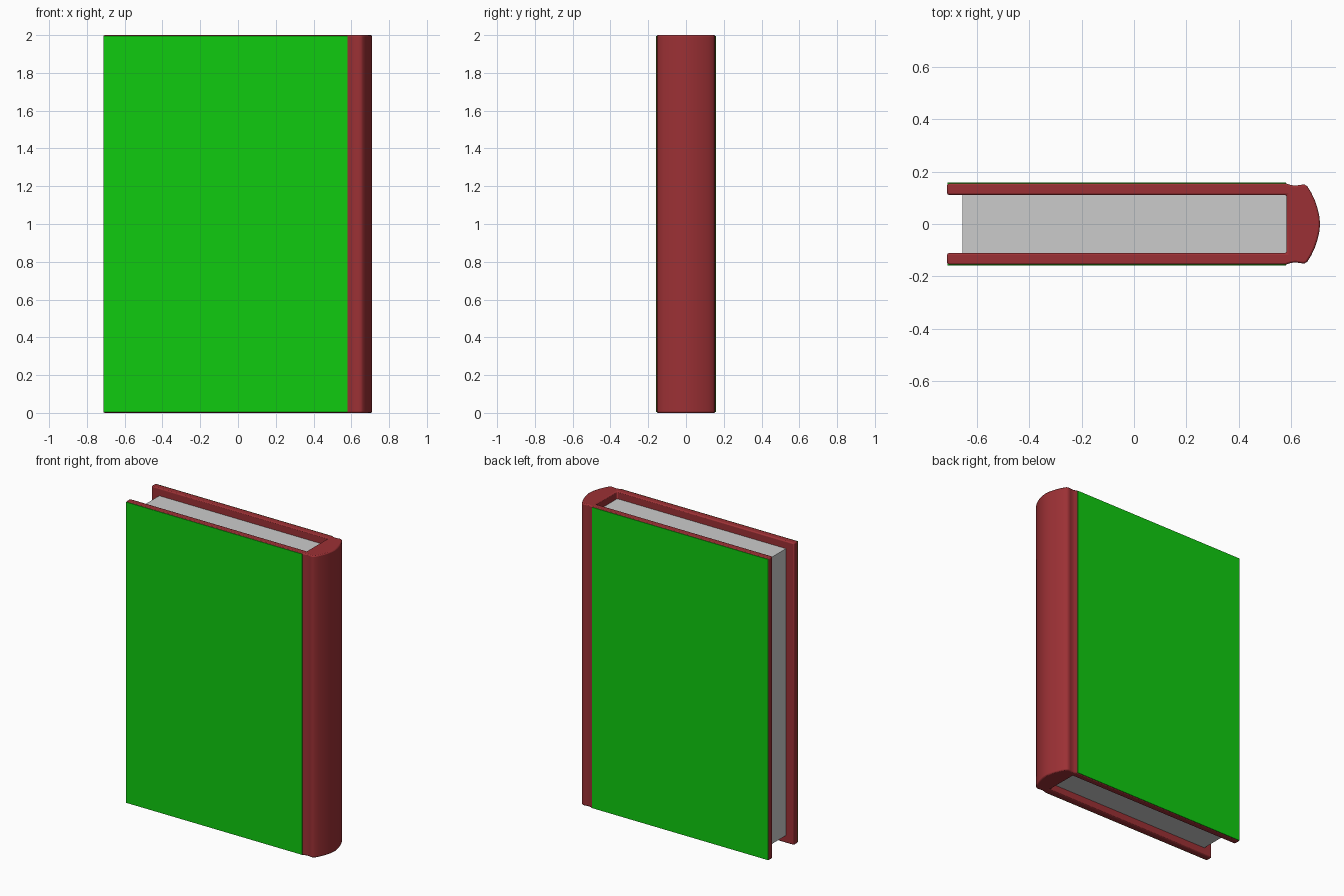
import bpy, bmesh

if "Cube" in bpy.data.objects:
    bpy.data.objects.remove(bpy.data.objects["Cube"])


def material(name, color):
    m = bpy.data.materials.new(name)
    m.diffuse_color = color
    m.use_nodes = True
    m.node_tree.nodes["Principled BSDF"].inputs["Base Color"].default_value = m.diffuse_color
    return m


def finish(name, bm, mat=None):
    bmesh.ops.recalc_face_normals(bm, faces=bm.faces)
    mesh = bpy.data.meshes.new(name)
    bm.to_mesh(mesh)
    bm.free()
    obj = bpy.data.objects.new(name, mesh)
    bpy.context.collection.objects.link(obj)
    if mat:
        mesh.materials.append(mat)
    return obj


def box(name, lo, hi, mat=None):
    bm = bmesh.new()
    bmesh.ops.create_cube(bm, size=1)
    for v in bm.verts:
        v.co = [lo[i] + (v.co[i] + 0.5) * (hi[i] - lo[i]) for i in range(3)]
    return finish(name, bm, mat)


red = material("red_cloth", (0.33, 0.03, 0.035, 1))
green = material("green_panel", (0.005, 0.6, 0.005, 1))

# Cover: half of the U-shaped cross-section, mirrored in y, extruded upward
half = [(0.582, 0.111), (-0.713, 0.111), (-0.713, 0.155), (0.58, 0.155),
        (0.598, 0.149), (0.615, 0.146), (0.632, 0.149), (0.650, 0.151),
        (0.661, 0.144), (0.676, 0.120), (0.690, 0.090), (0.700, 0.060),
        (0.707, 0.030)]
profile = half + [(0.710, 0)] + [(x, -y) for x, y in reversed(half)]
bm = bmesh.new()
base = bm.faces.new([bm.verts.new((x, y, 0)) for x, y in profile])
top = bmesh.ops.extrude_face_region(bm, geom=[base])
bmesh.ops.translate(bm, vec=(0, 0, 2),
                    verts=[g for g in top["geom"] if isinstance(g, bmesh.types.BMVert)])
cover = finish("cover", bm, red)

# Softened cover edges
bev = cover.modifiers.new("soft_edges", "BEVEL")
bev.width = 0.007
bev.segments = 2
bev.limit_method = "ANGLE"
bev.angle_limit = 0.9
bpy.context.view_layer.objects.active = cover
cover.select_set(True)
bpy.ops.object.shade_smooth_by_angle(angle=0.7)

# Green panels on both boards
for name, s in (("front_panel", -1), ("back_panel", 1)):
    ys = sorted((s * 0.150, s * 0.1575))
    box(name, (-0.711, ys[0], 0.004), (0.58, ys[1], 1.996), green)

# Page block, recessed inside the cover
box("pages", (-0.655, -0.1115, 0.05), (0.583, 0.1115, 1.95))
